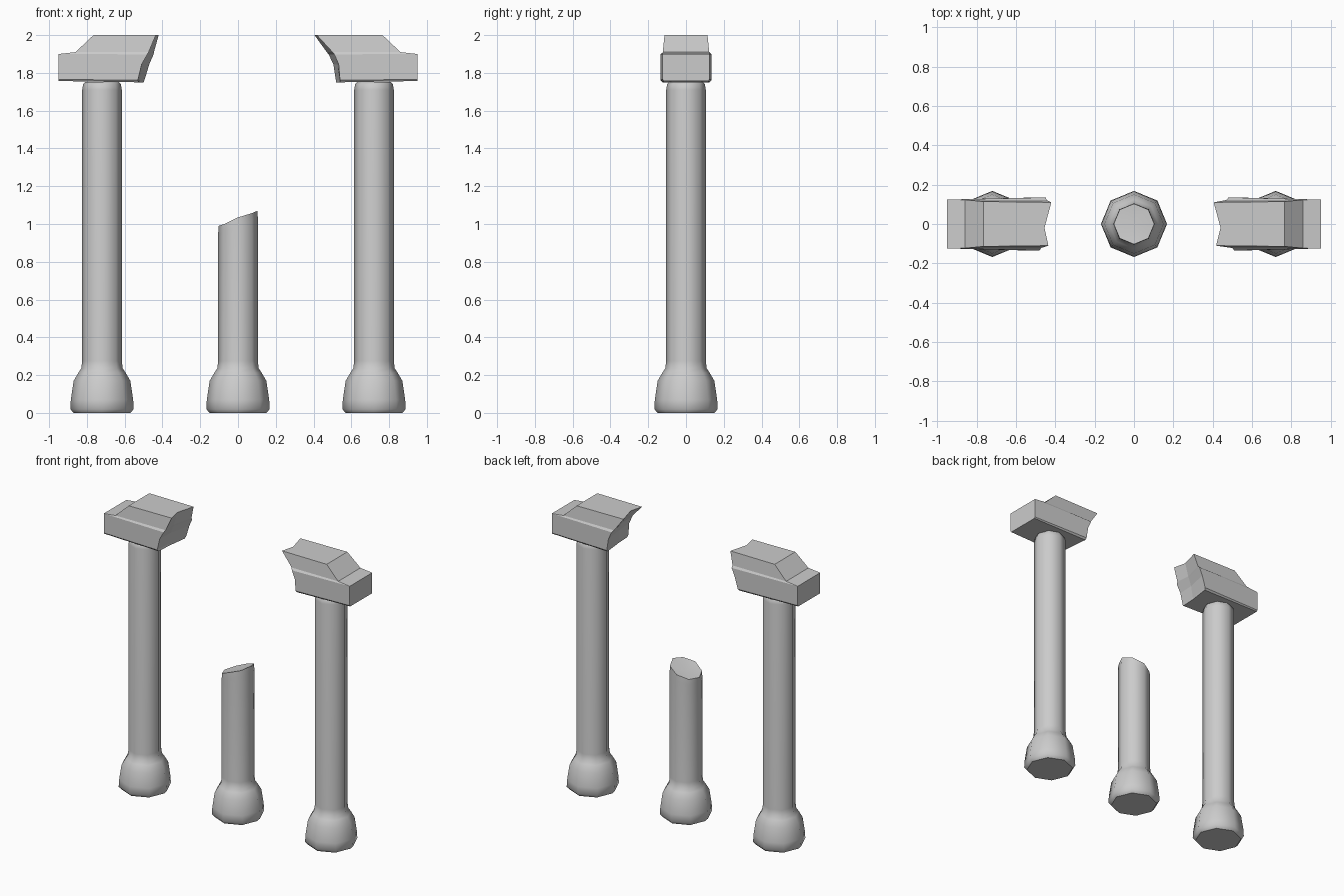
import bpy, bmesh, math

if "Cube" in bpy.data.objects:
    bpy.data.objects.remove(bpy.data.objects["Cube"])

SIDES = 8
BASE = [(0.15, 0.0), (0.168, 0.02), (0.165, 0.07), (0.15, 0.17),
        (0.125, 0.213), (0.11, 0.235), (0.105, 0.275)]


def loft(name, rings, tip=None):
    """Skin equal-length rings into a closed solid; tip closes the top in a fan."""
    bm = bmesh.new()
    rows = [[bm.verts.new(p) for p in r] for r in rings]
    n = len(rows[0])
    for a, b in zip(rows, rows[1:]):
        for i in range(n):
            j = (i + 1) % n
            bm.faces.new((a[i], a[j], b[j], b[i]))
    bm.faces.new(rows[0][::-1])
    if tip:
        t = bm.verts.new(tip)
        for i in range(n):
            bm.faces.new((rows[-1][i], rows[-1][(i + 1) % n], t))
    else:
        bm.faces.new(rows[-1])
    bmesh.ops.recalc_face_normals(bm, faces=bm.faces[:])
    mesh = bpy.data.meshes.new(name)
    bm.to_mesh(mesh)
    bm.free()
    ob = bpy.data.objects.new(name, mesh)
    bpy.context.collection.objects.link(ob)
    return ob


def ring(cx, r, heights):
    return [(cx + r * math.cos(i * math.tau / SIDES),
             r * math.sin(i * math.tau / SIDES), heights[i]) for i in range(SIDES)]


def smooth(ob):
    bpy.ops.object.select_all(action='DESELECT')
    ob.select_set(True)
    bpy.context.view_layer.objects.active = ob
    bpy.ops.object.shade_smooth_by_angle(angle=math.radians(50))


def column(name, cx, top):
    return loft(name, [ring(cx, r, [z] * SIDES) for r, z in BASE + top])


def beam(name, side, front_x, mid_x, back_x):
    # levels: outer x, outer half width, outer z, inner half width, inner z
    levels = [(0.95, 0.118, 1.757, 0.124, 1.75), (0.95, 0.124, 1.765, 0.135, 1.762),
              (0.95, 0.124, 1.84, 0.135, 1.845), (0.95, 0.124, 1.9, 0.135, 1.898),
              (0.86, 0.123, 1.91, 0.122, 1.91), (0.765, 0.114, 2.0, 0.11, 2.0)]
    rings = []
    for (ox, ow, oz, iw, iz), f, m, b in zip(levels, front_x, mid_x, back_x):
        rings.append([(side * ox, -ow, oz), (side * f, -iw, iz), (side * m, -0.02, iz),
                      (side * b, iw, iz), (side * ox, ow, oz)])
    return loft(name, rings)


# Tall outer columns
TOP = [(0.105, 1.71), (0.1, 1.74), (0.088, 1.752)]
smooth(column("left_column", -0.72, TOP))
smooth(column("right_column", 0.72, TOP))

# Short snapped middle column, rim heights counter-clockwise from +x
rim = [1.07, 1.05, 1.02, 0.995, 0.99, 1.0, 1.035, 1.057]
stump = [ring(0, r, [z] * SIDES) for r, z in BASE]
stump.append(ring(0, 0.105, [h - 0.04 for h in rim]))
stump.append(ring(0, 0.103, rim))
smooth(loft("broken_column", stump, tip=(-0.01, 0.01, 1.012)))

# Broken lintel halves with stepped tops
beam("left_lintel", -1, [0.525, 0.53, 0.51, 0.48, 0.473, 0.435],
     [0.52, 0.52, 0.505, 0.485, 0.48, 0.455], [0.5, 0.495, 0.47, 0.447, 0.445, 0.42])
beam("right_lintel", 1, [0.54, 0.54, 0.533, 0.51, 0.5, 0.417],
     [0.535, 0.535, 0.525, 0.51, 0.5, 0.44], [0.52, 0.518, 0.505, 0.48, 0.47, 0.405])
